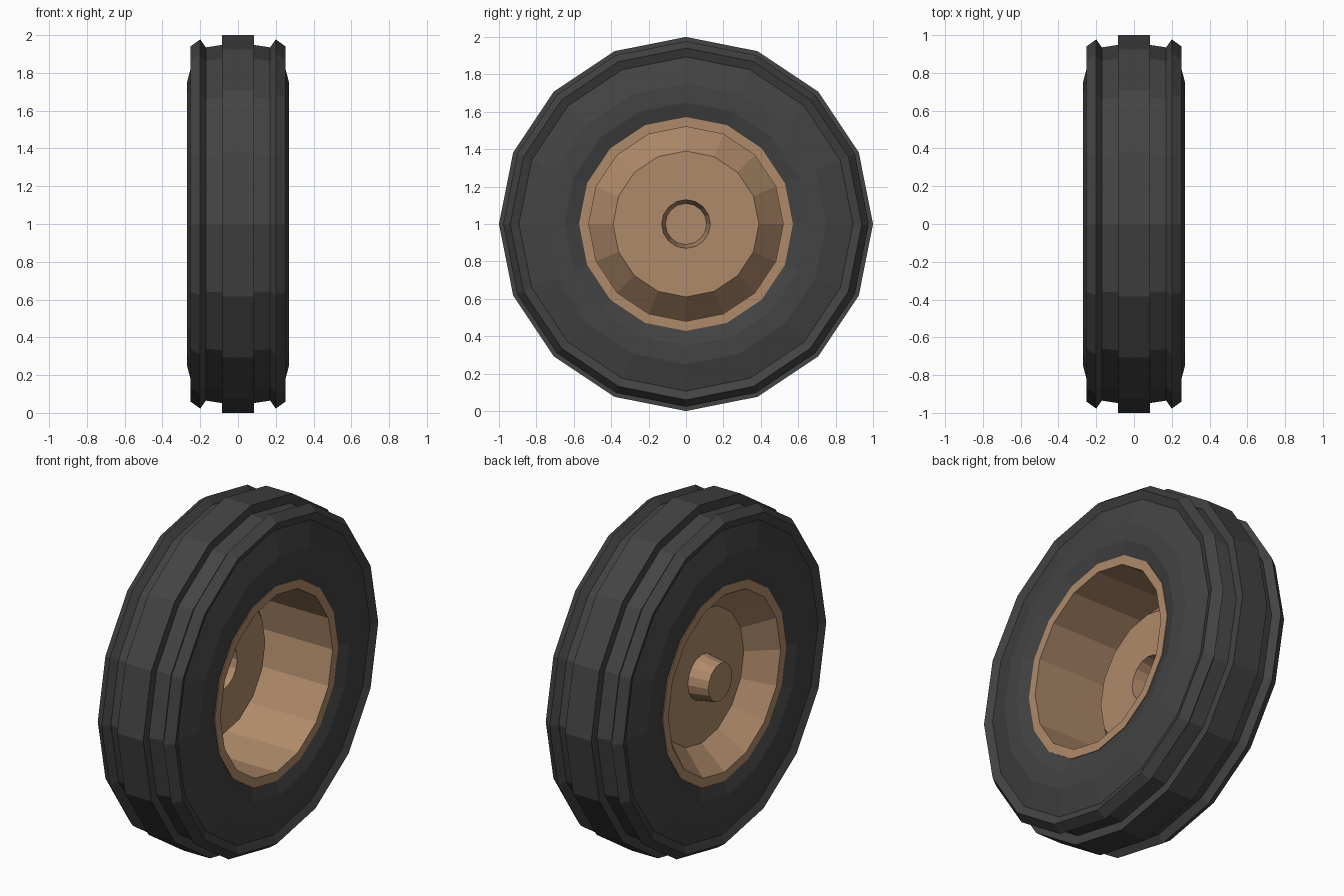
import bpy, bmesh, math

if "Cube" in bpy.data.objects:
    bpy.data.objects.remove(bpy.data.objects["Cube"])

SIDES = 16


def material(name, rgb):
    m = bpy.data.materials.new(name)
    m.diffuse_color = (*rgb, 1)
    m.use_nodes = True
    m.node_tree.nodes["Principled BSDF"].inputs["Base Color"].default_value = m.diffuse_color
    return m


def lathe(name, profile, mat):
    """Spin an (x, radius) profile around the x axis at z = 1."""
    bm = bmesh.new()
    rings = []
    for x, r in profile:
        if r == 0:
            rings.append([bm.verts.new((x, 0, 1))] * SIDES)
            continue
        rings.append([bm.verts.new((x, r * math.cos(2 * math.pi * i / SIDES),
                                    1 + r * math.sin(2 * math.pi * i / SIDES)))
                      for i in range(SIDES)])
    for a, b in zip(rings, rings[1:]):
        for i in range(SIDES):
            j = (i + 1) % SIDES
            quad = list(dict.fromkeys([a[i], a[j], b[j], b[i]]))
            bm.faces.new(quad)
    bmesh.ops.remove_doubles(bm, verts=bm.verts, dist=1e-5)
    bmesh.ops.recalc_face_normals(bm, faces=bm.faces)
    me = bpy.data.meshes.new(name)
    bm.to_mesh(me)
    bm.free()
    me.materials.append(mat)
    ob = bpy.data.objects.new(name, me)
    bpy.context.collection.objects.link(ob)
    return ob


rubber = material("dark rubber", (0.056, 0.056, 0.056))
tan = material("tan rim paint", (0.43, 0.255, 0.145))

# Tyre: half profile from bead to centre tread, mirrored
half = [(0.245, 0.57), (0.27, 0.65), (0.27, 0.75), (0.232, 0.893),
        (0.252, 0.94), (0.20, 0.977), (0.17, 0.935), (0.085, 0.948),
        (0.085, 1.0)]
tyre = half + [(-x, r) for x, r in reversed(half)]
tyre.append(half[0])          # hidden inner wall
lathe("tyre", tyre, rubber)

# Rim: deep barrel on +x, shallow dish with projecting hub on -x
rim = [(-0.222, 0), (-0.222, 0.11), (-0.102, 0.13), (-0.102, 0.39),
       (-0.25, 0.52), (-0.25, 0.572), (0.25, 0.572), (0.25, 0.52),
       (-0.236, 0.52), (-0.096, 0.39), (-0.096, 0.13), (-0.216, 0.11),
       (-0.216, 0)]
lathe("wheel_rim", rim, tan)
